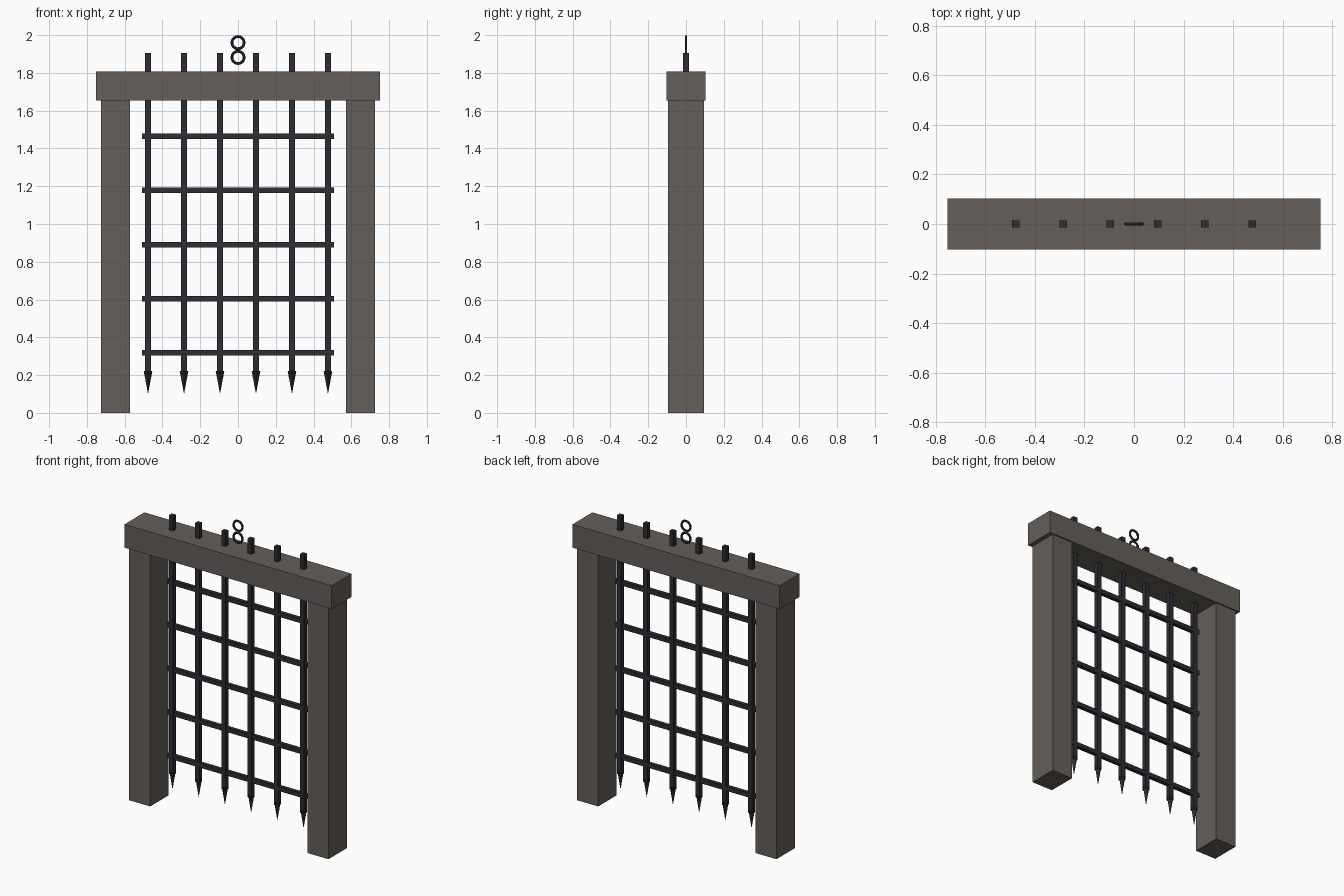
import bpy
import math

if "Cube" in bpy.data.objects:
    bpy.data.objects.remove(bpy.data.objects["Cube"])


def material(name, rgb):
    m = bpy.data.materials.new(name)
    m.diffuse_color = (*rgb, 1)
    m.use_nodes = True
    m.node_tree.nodes["Principled BSDF"].inputs["Base Color"].default_value = m.diffuse_color
    return m


stone = material("warm grey stone", (0.130, 0.114, 0.100))
iron = material("dark iron", (0.026, 0.026, 0.034))


def finish(name, mat):
    ob = bpy.context.object
    ob.name = name
    ob.data.materials.append(mat)
    return ob


def box(name, x, z0, z1, width, depth, mat):
    bpy.ops.mesh.primitive_cube_add(size=1, location=(x, 0, (z0 + z1) / 2))
    ob = finish(name, mat)
    ob.scale = (width, depth, z1 - z0)
    bpy.ops.object.transform_apply(location=False, rotation=False, scale=True)
    return ob


# Stone frame
for side, x in (("left", -0.648), ("right", 0.648)):
    box(f"{side}_post", x, 0, 1.655, 0.152, 0.19, stone)
box("lintel", 0, 1.655, 1.808, 1.506, 0.206, stone)

# Vertical bars with pointed tips
for i in range(6):
    x = (i - 2.5) * 0.1905
    box(f"vertical_bar_{i + 1}", x, 0.205, 1.905, 0.03, 0.03, iron)
    bpy.ops.mesh.primitive_cone_add(vertices=4, radius1=0.023, radius2=0, depth=0.122,
                                    location=(x, 0, 0.161), rotation=(math.pi, 0, 0))
    finish(f"spike_{i + 1}", iron)

# Horizontal bars
for i in range(5):
    z = 0.319 + i * 0.2862
    box(f"cross_bar_{i + 1}", 0, z - 0.0145, z + 0.0145, 1.016, 0.025, iron)

# Lifting chain rings
for i, z in enumerate((1.882, 1.960)):
    bpy.ops.mesh.primitive_torus_add(major_radius=0.0325, minor_radius=0.0075,
                                     major_segments=16, minor_segments=6,
                                     location=(0, 0, z), rotation=(math.pi / 2, 0, 0))
    finish(f"chain_ring_{i + 1}", iron)
